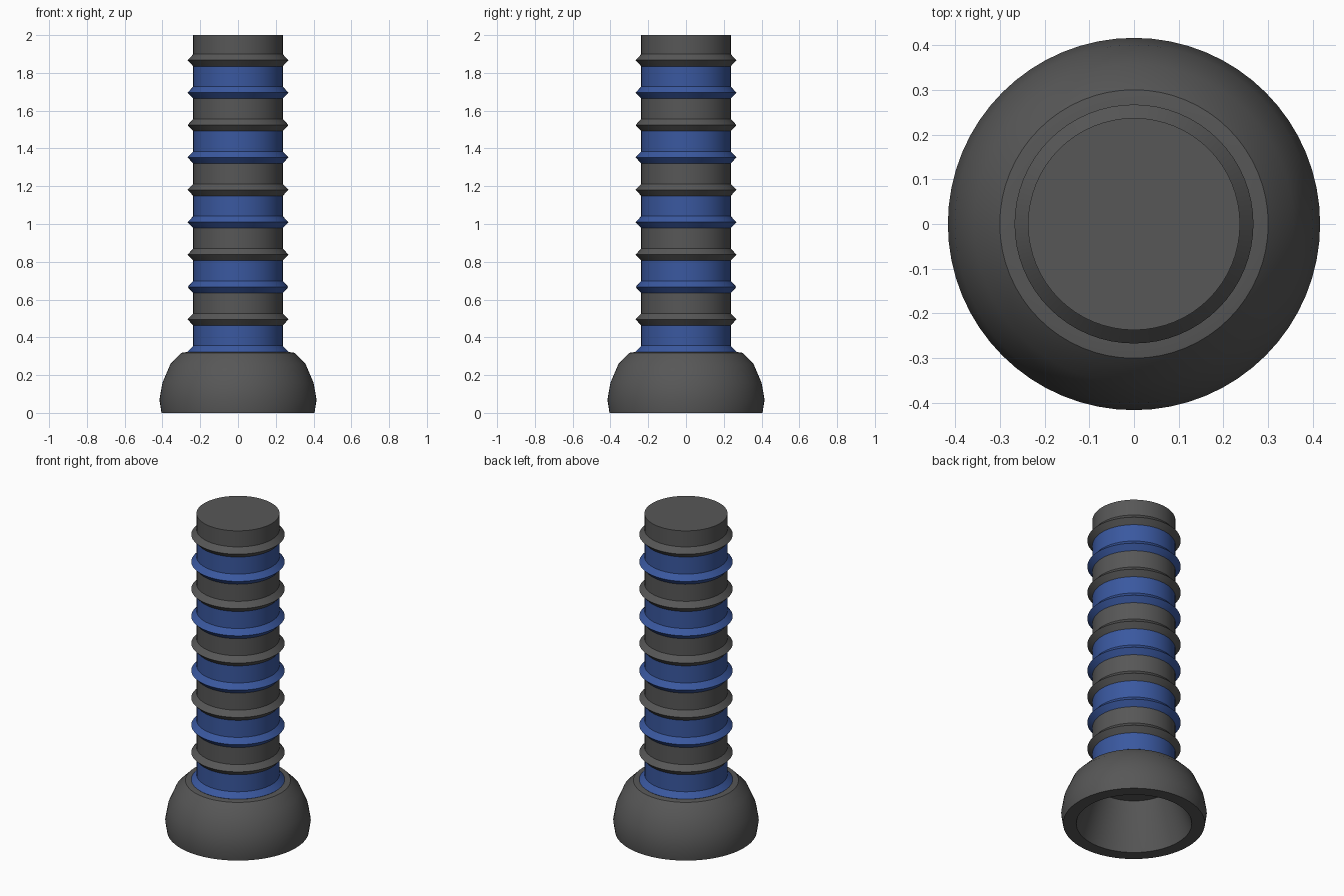
import bpy, bmesh, math

if "Cube" in bpy.data.objects:
    bpy.data.objects.remove(bpy.data.objects["Cube"])

SIDES = 64
PITCH = 0.1715      # height of one collar segment
FIRST = 0.2915      # bottom of the lowest segment
R, R_RIB = 0.237, 0.267


def material(name, rgb):
    m = bpy.data.materials.new(name)
    m.diffuse_color = (*rgb, 1)
    m.use_nodes = True
    m.node_tree.nodes["Principled BSDF"].inputs["Base Color"].default_value = m.diffuse_color
    return m


grey = material("dark grey", (0.095, 0.095, 0.095))
blue = material("blue", (0.042, 0.098, 0.35))


def lathe(name, profile, mats, rule=lambda i: 0):
    """Spin (radius, z) points round z; a radius of 0 makes a cap centre."""
    bm = bmesh.new()
    rings = []
    for r, z in profile:
        if r == 0:
            rings.append([bm.verts.new((0, 0, z))] * SIDES)
        else:
            rings.append([bm.verts.new((r * math.cos(2 * math.pi * k / SIDES),
                                        r * math.sin(2 * math.pi * k / SIDES), z))
                          for k in range(SIDES)])
    for i, (a, b) in enumerate(zip(rings, rings[1:])):
        for k in range(SIDES):
            n = (k + 1) % SIDES
            corners = list(dict.fromkeys((a[k], a[n], b[n], b[k])))
            bm.faces.new(corners).material_index = rule(i)
    bmesh.ops.recalc_face_normals(bm, faces=bm.faces)
    me = bpy.data.meshes.new(name)
    bm.to_mesh(me)
    bm.free()
    for m in mats:
        me.materials.append(m)
    ob = bpy.data.objects.new(name, me)
    bpy.context.collection.objects.link(ob)
    bpy.ops.object.select_all(action='DESELECT')
    ob.select_set(True)
    bpy.context.view_layer.objects.active = ob
    bpy.ops.object.shade_smooth_by_angle(angle=math.radians(30))
    return ob


# hollow rounded foot
lathe("base_cup", [(0, 0.285), (0.235, 0.285), (0.245, 0.25), (0.33, 0), (0.405, 0),
                   (0.416, 0.07), (0.40, 0.16), (0.357, 0.26), (0.30, 0.318),
                   (0.27, 0.322), (0, 0.322)], [grey])

# ribbed shaft: each segment has a pointed rib at its foot, colours alternate
points = []
for s in range(10):
    z = FIRST + s * PITCH
    points += [(R, z), (R_RIB, z + 0.032), (R, z + 0.064)]
points += [(R, 2.0), (0, 2.0)]
lathe("ribbed_shaft", points, [blue, grey], lambda i: min(i // 3, 9) % 2)
